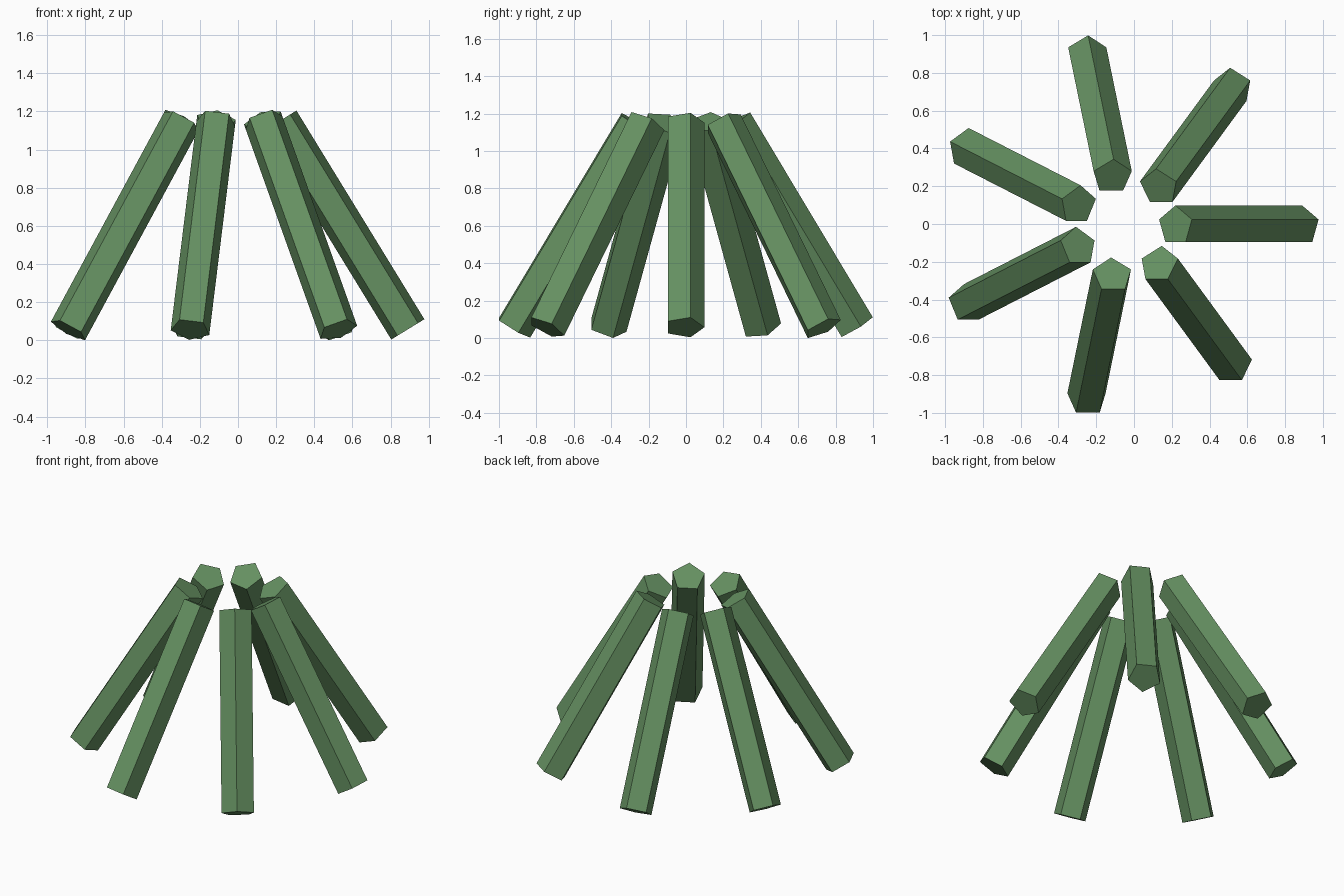
import bpy
from math import cos, sin, tau

if "Cube" in bpy.data.objects:
    bpy.data.objects.remove(bpy.data.objects["Cube"])

COUNT = 7
RING = 0.603      # distance of each log's middle from the ring centre
TILT = 0.55       # inward lean in radians
CENTRE = (-0.048, -0.009, 0.604)

mat = bpy.data.materials.new("green")
mat.diffuse_color = (0.13, 0.28, 0.12, 1)
mat.use_nodes = True
mat.node_tree.nodes["Principled BSDF"].inputs["Base Color"].default_value = mat.diffuse_color

# Ring of five-sided logs leaning inward
for i in range(COUNT):
    a = i * tau / COUNT
    bpy.ops.mesh.primitive_cylinder_add(
        vertices=5, radius=0.107, depth=1.283,
        location=(CENTRE[0] + RING * cos(a), CENTRE[1] + RING * sin(a), CENTRE[2]),
        rotation=(TILT * sin(a), -TILT * cos(a), 0))
    log = bpy.context.object
    log.name = f"leaning_log_{i + 1}"
    log.data.materials.append(mat)
